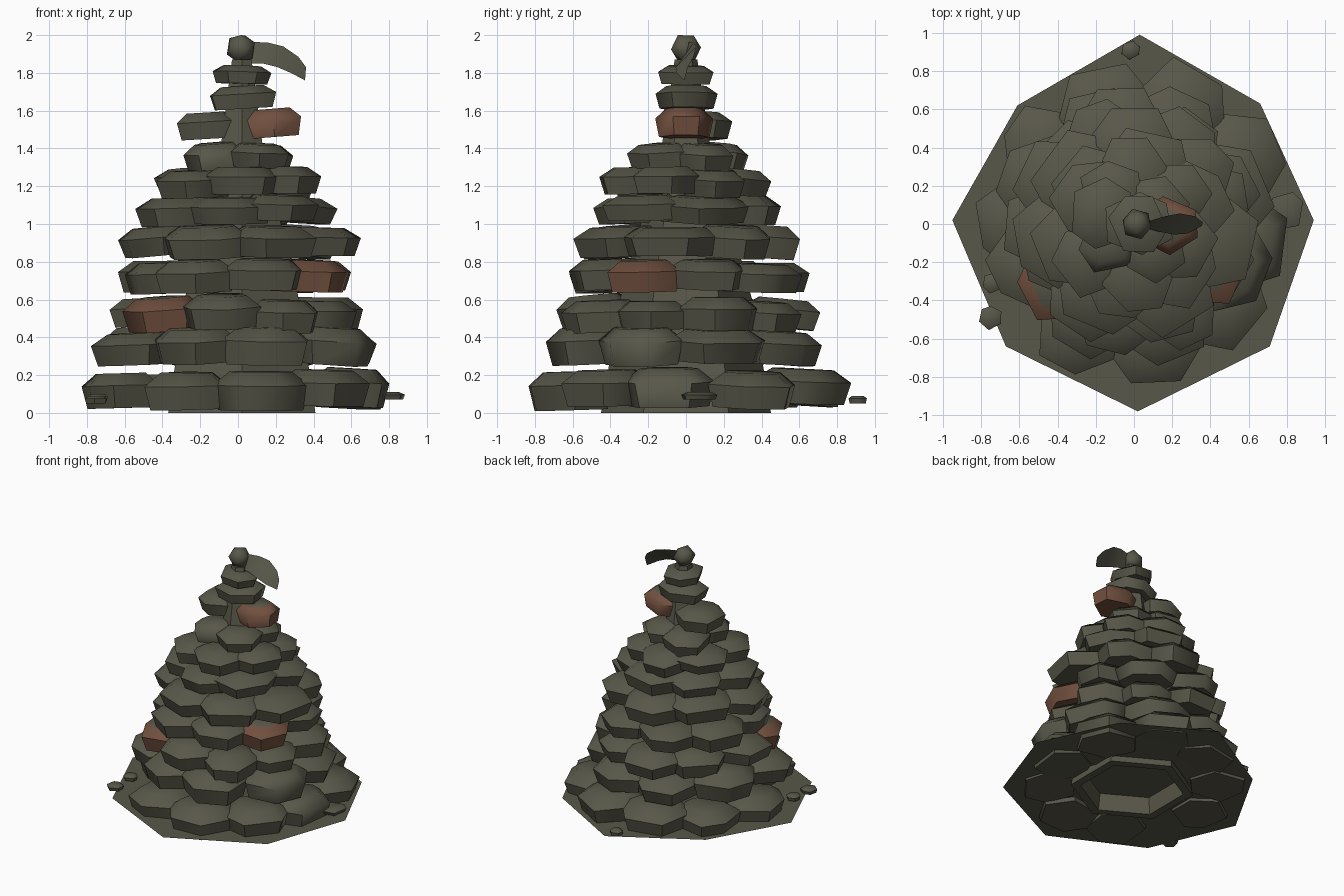
import bpy, bmesh, math, random
from mathutils import Vector, Matrix

random.seed(7)
cube = bpy.data.objects.get("Cube")
if cube:
    bpy.data.objects.remove(cube)


def material(name, rgb):
    m = bpy.data.materials.new(name)
    m.use_nodes = True
    m.diffuse_color = (*rgb, 1)
    m.node_tree.nodes["Principled BSDF"].inputs["Base Color"].default_value = (*rgb, 1)
    return m


OLIVE = material("olive_stone", (0.098, 0.095, 0.066))
BROWN = material("rusty_brown", (0.165, 0.08, 0.049))


def finish(name, bm, mats=(OLIVE,), angle=None):
    me = bpy.data.meshes.new(name)
    bm.to_mesh(me)
    bm.free()
    for m in mats:
        me.materials.append(m)
    ob = bpy.data.objects.new(name, me)
    bpy.context.collection.objects.link(ob)
    if angle:
        bpy.ops.object.select_all(action="DESELECT")
        bpy.context.view_layer.objects.active = ob
        ob.select_set(True)
        bpy.ops.object.shade_smooth_by_angle(angle=math.radians(angle))
    return ob


def loft(bm, rings):
    """Skin a list of equal-length point rings."""
    rows = [[bm.verts.new(p) for p in ring] for ring in rings]
    for a, b in zip(rows, rows[1:]):
        n = len(a)
        for i in range(n):
            j = (i + 1) % n
            bm.faces.new((a[i], a[j], b[j], b[i]))
    return rows


def stone(name, centre, radial, wide, height, heading=0.0, tilt=0.0, brown=False, wobble=0.06):
    """Flat six-sided rock: undercut sides, crisp rim, gently domed top."""
    outline = []
    for i in range(6):
        a = math.radians(60 * i + 30 + random.uniform(-11, 11))
        k = 1 + random.uniform(-wobble, wobble)
        outline.append((radial * k * math.cos(a), wide * k * math.sin(a)))
    profile = ((0.87, -0.5), (1.0, 0.15), (0.64, 0.5))
    bm = bmesh.new()
    rows = loft(bm, [[(x * s, y * s, height * z) for x, y in outline] for s, z in profile])
    bm.faces.new(rows[0][::-1])
    bm.faces.new(rows[-1])
    bm.normal_update()
    if brown:
        for f in bm.faces:
            f.material_index = 0 if f.normal.z > 0.9 else 1
    spin = Matrix.Rotation(heading, 4, "Z") @ Matrix.Rotation(tilt, 4, "Y")
    bm.transform(Matrix.Translation(Vector(centre)) @ spin)
    return finish(name, bm, (OLIVE, BROWN) if brown else (OLIVE,), 56)


# Rings: height, ring radius, count, first angle, step, radial, wide, thickness, brown index
LAYERS = [
    (0.13, 0.61, 9, -117, 37, 0.24, 0.25, 0.19, None),
    (0.35, 0.53, 8, -115, 45, 0.23, 0.25, 0.18, None),
    (0.525, 0.47, 9, -141, 40, 0.22, 0.22, 0.16, 0),
    (0.72, 0.43, 8, -118, 45, 0.22, 0.23, 0.16, 2),
    (0.915, 0.39, 7, -115, 51, 0.24, 0.26, 0.16, None),
    (1.075, 0.295, 6, -102, 60, 0.23, 0.24, 0.14, None),
    (1.225, 0.25, 6, -85, 60, 0.22, 0.20, 0.13, None),
    (1.365, 0.16, 4, -140, 90, 0.18, 0.17, 0.135, None),
]
for level, (z, ring, count, start, step, radial, wide, thick, rusty) in enumerate(LAYERS, 1):
    for i in range(count):
        a = math.radians(start + step * i + random.uniform(-3, 3))
        r = ring + random.uniform(-0.03, 0.03)
        s = random.uniform(0.96, 1.06)
        stone(f"layer_{level}_stone_{i + 1}",
              (r * math.cos(a), r * 1.04 * math.sin(a), z + random.uniform(-0.015, 0.015)),
              radial * s, wide * s, thick * random.uniform(0.9, 1.1), a,
              math.radians(random.uniform(0, 6)), i == rusty)

# Upper stones
stone("upper_left_stone", (-0.17, 0.05, 1.52), 0.18, 0.19, 0.14, math.pi, 0.06)
stone("upper_right_stone", (0.18, -0.01, 1.535), 0.175, 0.155, 0.15, 0, -0.08, True)
stone("neck_stone", (0.02, 0.0, 1.67), 0.20, 0.165, 0.12, 0, -0.06, wobble=0.03)
stone("head_stone", (0.02, 0.0, 1.79), 0.16, 0.165, 0.095, 0.5, 0.04, wobble=0.03)

# Top knob
bm = bmesh.new()
bmesh.ops.create_icosphere(bm, subdivisions=1, radius=0.083)
bm.transform(Matrix.Translation((0.015, 0, 1.927)) @ Matrix.Rotation(0.55, 4, "X"))
top = max(v.co.z for v in bm.verts)
bmesh.ops.translate(bm, verts=bm.verts, vec=(0, 0, 2 - top))
finish("top_knob", bm, angle=60)

# Drooping leaf-like blade beside the knob
bm = bmesh.new()
upper = [(0.06, 0.01, 1.965), (0.16, 0.04, 1.96), (0.24, 0.055, 1.94), (0.32, 0.04, 1.885), (0.36, 0.01, 1.83)]
lower = [(0.06, -0.02, 1.85), (0.13, -0.04, 1.85), (0.21, -0.055, 1.83), (0.28, -0.05, 1.80), (0.355, -0.01, 1.76)]
up = [bm.verts.new(p) for p in upper]
low = [bm.verts.new(p) for p in lower]
for i in range(4):
    bm.faces.new((low[i], low[i + 1], up[i + 1], up[i]))
finish("blade", bm, angle=40)

# Tapered six-sided core with a recessed underside
bm = bmesh.new()
core_profile = ((0.36, 0.13), (0.38, 0), (0.45, 0), (0.35, 0.6), (0.13, 1.4), (0.06, 1.87))
rows = loft(bm, [[(r * math.sin(-math.pi * i / 3) + 0.02, r * math.cos(math.pi * i / 3), z) for i in range(6)][::1]
                 for r, z in core_profile])
bmesh.ops.poke(bm, faces=[bm.faces.new(rows[0][::-1])])
bm.faces.new(rows[-1])
finish("core", bm, angle=30)

# Thin ground sheet, open in the middle
bm = bmesh.new()
edge = [(0.03, 0.99), (-0.61, 0.62), (-0.95, 0.02), (-0.67, -0.64),
        (0.02, -0.98), (0.71, -0.64), (0.94, 0.02), (0.66, 0.63)]
loft(bm, [[(x, y, 0.05) for x, y in edge], [(x * 0.45, y * 0.45, 0.05) for x, y in edge]])
finish("ground_sheet", bm)

# Loose pebbles
for i, (x, y, z, r) in enumerate([(-0.75, -0.49, 0.07, 0.065), (-0.74, -0.31, 0.08, 0.055),
                                  (-0.02, 0.91, 0.07, 0.05), (0.80, 0.07, 0.09, 0.10)], 1):
    stone(f"pebble_{i}", (x, y, z), r, r, 0.04, i)
